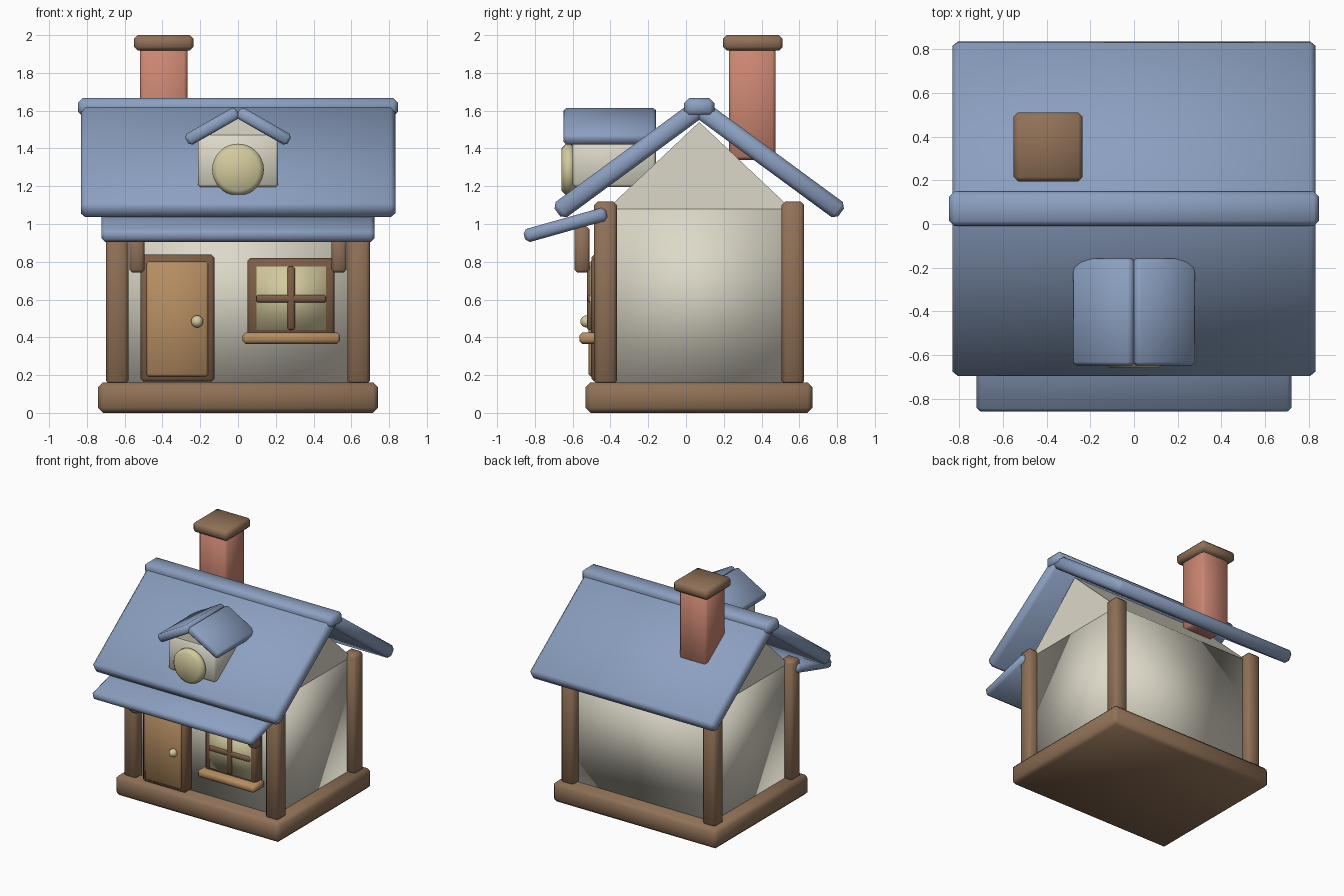
import bpy, bmesh, math
from mathutils import Matrix, Vector

if "Cube" in bpy.data.objects:
    bpy.data.objects.remove(bpy.data.objects["Cube"], do_unlink=True)


def material(name, r, g, b):
    m = bpy.data.materials.new(name)
    m.use_nodes = True
    m.diffuse_color = (r, g, b, 1)
    bsdf = next(n for n in m.node_tree.nodes if n.type == 'BSDF_PRINCIPLED')
    bsdf.inputs["Base Color"].default_value = (r, g, b, 1)
    bsdf.inputs["Roughness"].default_value = 0.8
    return m


BLUE = material("slate blue", .26, .35, .53)
CREAM = material("cream plaster", .72, .69, .58)
BROWN = material("timber brown", .28, .165, .095)
DARK = material("dark brown", .21, .11, .06)
TAN = material("warm tan", .47, .27, .12)
BRICK = material("brick red", .60, .24, .17)
YELLOW = material("pale yellow", .65, .59, .34)

MID = 0.07  # y of the ridge and house centre


def finish(name, bm, mat, smooth=True):
    bmesh.ops.recalc_face_normals(bm, faces=bm.faces)
    for f in bm.faces:
        f.smooth = smooth
    me = bpy.data.meshes.new(name)
    bm.to_mesh(me)
    bm.free()
    me.materials.append(mat)
    ob = bpy.data.objects.new(name, me)
    bpy.context.scene.collection.objects.link(ob)
    return ob


def box(name, centre, size, mat, bevel=0.02, axis='X', angle=0):
    """Chamfered box, turned by angle degrees about its own axis."""
    bm = bmesh.new()
    bmesh.ops.create_cube(bm, size=1)
    bmesh.ops.scale(bm, vec=size, verts=bm.verts)
    if bevel:
        bmesh.ops.bevel(bm, geom=bm.edges[:], offset=bevel, segments=1,
                        profile=0.5, affect='EDGES')
    bmesh.ops.transform(bm, verts=bm.verts, matrix=Matrix.Translation(centre)
                        @ Matrix.Rotation(math.radians(angle), 4, axis))
    return finish(name, bm, mat)


def span(name, x, y, z, mat, bevel=0.02):
    """Box given by its low and high limits on each axis."""
    return box(name, [(a + b) / 2 for a, b in (x, y, z)],
               [b - a for a, b in (x, y, z)], mat, bevel)


def prism(name, triangle, extrude, mat):
    """Flat-faced triangular prism."""
    bm = bmesh.new()
    face = bm.faces.new([bm.verts.new(p) for p in triangle])
    ext = bmesh.ops.extrude_face_region(bm, geom=[face], use_keep_orig=True)
    moved = [v for v in ext['geom'] if isinstance(v, bmesh.types.BMVert)]
    bmesh.ops.translate(bm, verts=moved, vec=Vector(extrude))
    return finish(name, bm, mat, False)


# Foundation, walls and gables
span("foundation", (-.742, .742), (-.533, .67), (0, .162), BROWN, .027)
span("walls", (-.63, .63), (MID - .487, MID + .487), (.15, 1.08), CREAM, 0)
prism("gable", [(-.63, MID - .487, 1.08), (-.63, MID + .487, 1.08), (-.63, MID, 1.54)],
      (1.26, 0, 0), CREAM)

# Corner posts
for sx, side in ((-1, "right"), (1, "left")):
    for sy, end in ((-1, "front"), (1, "back")):
        box(f"{end}_{side}_post", (sx * .639, MID + sy * .496, .635),
            (.12, .12, .97), BROWN)

# Main roof slopes and ridge beam
SLOPE = 36.3
for sy, end in ((-1, "front"), (1, "back")):
    a = math.radians(SLOPE)
    along = .457
    box(f"{end}_roof", (0, MID + sy * along * math.cos(a), 1.613 - along * math.sin(a)),
        (1.665, .95, .1), BLUE, .025, 'X', -sy * SLOPE)
box("ridge_beam", (0, MID, 1.618), (1.695, .16, .096), BLUE, .025)

# Chimney
span("chimney", (-.518, -.268), (.227, .475), (1.34, 1.94), BRICK, .018)
span("chimney_cap", (-.551, -.236), (.195, .512), (1.918, 2), BROWN, .02)

# Porch awning with two brackets
box("porch_awning", (0, -.638, .995), (1.445, .452, .072), BLUE, .02, 'X', 15.7)
for sx, side in ((-1, "right"), (1, "left")):
    box(f"{side}_awning_bracket", (sx * .535, -.55, .865), (.08, .08, .245), BROWN, .015)

# Door
span("door_frame", (-.515, -.125), (-.5, -.4), (.165, .838), DARK, .015)
span("door", (-.485, -.158), (-.516, -.44), (.193, .802), TAN, .012)
bm = bmesh.new()
bmesh.ops.create_uvsphere(bm, u_segments=20, v_segments=12, radius=.032)
bmesh.ops.translate(bm, verts=bm.verts, vec=(-.216, -.527, .484))
finish("door_knob", bm, YELLOW)

# Front window
span("window_frame", (.05, .51), (-.502, -.4), (.405, .82), DARK, .015)
span("window_pane", (.097, .467), (-.508, -.44), (.44, .775), YELLOW, 0)
span("window_upright", (.262, .301), (-.523, -.48), (.44, .775), DARK, .008)
span("window_crossbar", (.097, .467), (-.522, -.48), (.585, .625), DARK, .008)
span("window_sill", (.025, .54), (-.565, -.42), (.366, .425), TAN, .015)

# Dormer with its own small roof
span("dormer_walls", (-.213, .213), (-.6, -.16), (1.195, 1.475), CREAM, .015)
prism("dormer_gable", [(-.2, -.595, 1.47), (.2, -.595, 1.47), (0, -.595, 1.575)],
      (0, .43, 0), CREAM)
PITCH = 29.7
for sx, side in ((-1, "right"), (1, "left")):
    a = math.radians(PITCH)
    along = .157
    box(f"{side}_dormer_roof", (sx * along * math.cos(a), -.403, 1.595 - along * math.sin(a)),
        (.31, .49, .066), BLUE, .016, 'Y', sx * PITCH)

# Round dormer window with a chamfered rim
bm = bmesh.new()
bmesh.ops.create_cone(bm, cap_ends=True, segments=32, radius1=.137, radius2=.137, depth=.075)
rim = [e for e in bm.edges if abs(e.verts[0].co.z - e.verts[1].co.z) < .001]
bmesh.ops.bevel(bm, geom=rim, offset=.025, segments=1, profile=0.5, affect='EDGES')
bmesh.ops.transform(bm, verts=bm.verts, matrix=Matrix.Translation((0, -.622, 1.288))
                    @ Matrix.Rotation(math.radians(90), 4, 'X'))
finish("dormer_round_window", bm, YELLOW)
